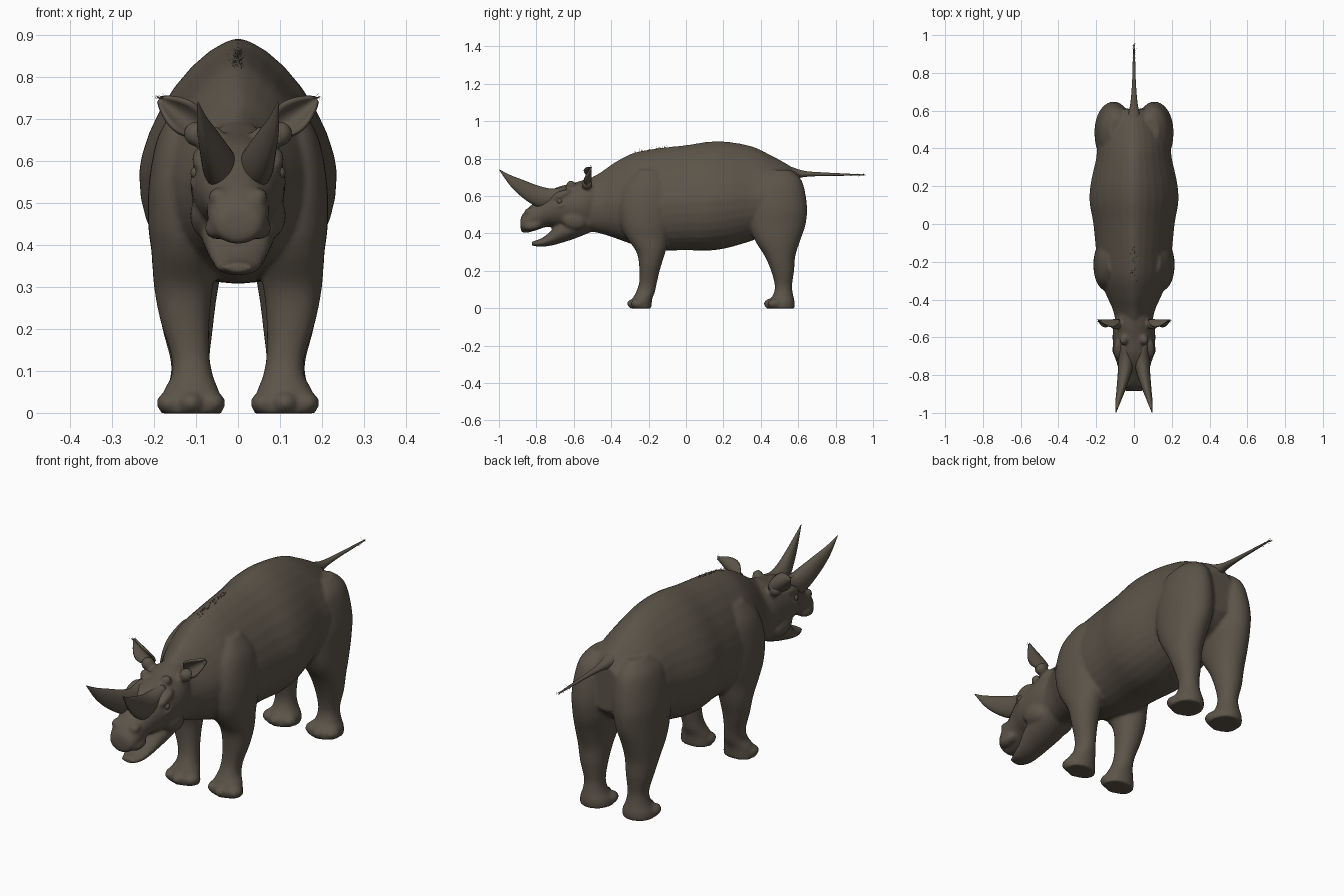
import bpy, bmesh, math, random
from mathutils import Matrix, Vector

random.seed(4)
if "Cube" in bpy.data.objects:
    bpy.data.objects.remove(bpy.data.objects["Cube"])

hide = bpy.data.materials.new("brown grey hide")
hide.use_nodes = True
tone = (0.105, 0.088, 0.065, 1)
hide.diffuse_color = tone
shader = next(n for n in hide.node_tree.nodes if n.type == "BSDF_PRINCIPLED")
shader.inputs["Base Color"].default_value = tone
shader.inputs["Roughness"].default_value = 0.8


def spline(keys, steps=5):
    """Smooth the list of key sections with a Catmull-Rom curve."""
    keys = [Vector(k) for k in keys]
    padded = [keys[0]] + keys + [keys[-1]]
    for a, b, c, d in zip(padded, padded[1:], padded[2:], padded[3:]):
        for i in range(steps):
            t = i / steps
            yield (b * 2 + (c - a) * t + (a * 2 - b * 5 + c * 4 - d) * t * t
                   + (b * 3 - a - c * 3 + d) * t ** 3) / 2
    yield keys[-1]


def loft(bm, keys, upright=False, side=1, roof=2.0, floor=2.0, mid=0.5, count=32):
    """Skin sections given as (station, low x, high x, low, high)."""
    rings = []
    for s, x0, x1, low, high in spline(keys):
        waist = low + (high - low) * mid
        ring = []
        for i in range(count):
            a = math.tau * i / count
            c, n = math.cos(a), math.sin(a)
            power = 2 / (roof if n > 0 else floor)
            x = (x0 + x1) / 2 + (x1 - x0) / 2 * math.copysign(abs(c) ** power, c)
            reach = high - waist if n > 0 else low - waist
            v = waist + reach * abs(n) ** power
            ring.append(bm.verts.new((x * side, v, s) if upright else (x * side, s, v)))
        rings.append(ring)
    for a, b in zip(rings, rings[1:]):
        for i in range(count):
            j = (i + 1) % count
            bm.faces.new((a[i], a[j], b[j], b[i]))
    bm.faces.new(rings[0])
    bm.faces.new(rings[-1])


def level(keys):
    """Turn (station, half width, low, high) into symmetric sections."""
    return [(s, -w, w, low, high) for s, w, low, high in keys]


def ball(bm, place, size, tilt=0):
    shape = Matrix.Translation(place) @ Matrix.Rotation(tilt, 4, "X") @ Matrix.Diagonal((*size, 1))
    bmesh.ops.create_uvsphere(bm, u_segments=20, v_segments=12, radius=1, matrix=shape)


def finish(name, bm, smooth=True):
    bmesh.ops.recalc_face_normals(bm, faces=bm.faces)
    mesh = bpy.data.meshes.new(name)
    bm.to_mesh(mesh)
    bm.free()
    mesh.materials.append(hide)
    for face in mesh.polygons:
        face.use_smooth = smooth
    obj = bpy.data.objects.new(name, mesh)
    bpy.context.collection.objects.link(obj)
    return obj


# Trunk with a ridged back, and neck
skin = bmesh.new()
trunk = [(-.56, .09, .42, .67), (-.46, .11, .4, .725), (-.38, .145, .375, .78),
         (-.28, .185, .34, .83), (-.15, .2, .31, .855), (0, .215, .31, .872),
         (.12, .235, .308, .89), (.22, .228, .322, .89), (.35, .2, .36, .866),
         (.45, .19, .4, .82), (.55, .15, .44, .765), (.61, .09, .5, .72)]
loft(skin, level(trunk), roof=1.55, floor=2.2, mid=.45)

# Head and lower jaw with an open mouth between them
head = [(-.46, .085, .42, .7), (-.53, .108, .42, .69), (-.6, .113, .42, .67),
        (-.68, .108, .43, .65), (-.74, .09, .435, .62), (-.79, .076, .42, .58),
        (-.84, .072, .405, .54), (-.875, .058, .405, .5), (-.885, .038, .43, .475)]
jaw = [(-.5, .085, .41, .55), (-.6, .09, .37, .5), (-.68, .078, .345, .46),
       (-.73, .064, .333, .405), (-.78, .052, .328, .37), (-.825, .034, .335, .357)]
loft(skin, level(head))
loft(skin, level(jaw))

# Legs, from shoulder or hip down to the foot
front_leg = [(.74, .06, .14, -.26, -.14), (.66, .04, .19, -.33, -.08),
             (.55, .03, .212, -.36, -.06), (.45, .03, .214, -.35, -.07),
             (.38, .045, .206, -.32, -.09), (.3, .06, .2, -.265, -.11),
             (.22, .068, .185, -.25, -.135), (.14, .068, .16, -.25, -.155),
             (.09, .06, .158, -.265, -.165), (.05, .045, .178, -.285, -.18),
             (-.002, .038, .185, -.295, -.185)]
hind_leg = [(.74, .05, .13, .44, .56), (.68, .02, .18, .36, .62),
            (.55, .008, .207, .33, .647), (.45, .015, .207, .335, .64),
            (.36, .035, .205, .37, .61), (.28, .05, .195, .42, .585),
            (.2, .06, .18, .455, .578), (.12, .068, .16, .475, .567),
            (.07, .06, .165, .465, .573), (.03, .04, .182, .435, .582),
            (-.002, .038, .185, .43, .58)]
for side in (1, -1):
    for leg, toe_y in ((front_leg, -.275), (hind_leg, .455)):
        loft(skin, leg, upright=True, side=side, floor=2.3)
        for toe in (-1, 0, 1):
            ball(skin, (side * (.112 + .05 * toe), toe_y + .02 * abs(toe), .024),
                 (.032, .04, .027))
    # Brow, crown knob, eyelids, cheek, nostril rim and lip
    ball(skin, (side * .085, -.665, .605), (.025, .055, .022), .4)
    ball(skin, (side * .055, -.615, .66), (.022, .025, .022))
    ball(skin, (side * .1, -.665, .55), (.016, .035, .012), .3)
    ball(skin, (side * .08, -.6, .47), (.034, .07, .05), -.3)
    ball(skin, (side * .045, -.835, .515), (.026, .03, .022))
    ball(skin, (side * .05, -.82, .44), (.03, .05, .025), .2)
    ball(skin, (side * .1, -.53, .665), (.03, .03, .03))

body = finish("body_skin", skin)
remesh = body.modifiers.new("blend", "REMESH")
remesh.mode = "VOXEL"
remesh.voxel_size = .008
remesh.use_smooth_shade = True
relax = body.modifiers.new("relax", "SMOOTH")
relax.factor = .5
relax.iterations = 5

# Paired horns and eyes
horn = [(-.64, .02, .08, .56, .65), (-.72, .004, .082, .54, .64), (-.79, .014, .086, .54, .655),
        (-.87, .042, .092, .588, .685), (-.94, .07, .098, .655, .712), (-.998, .094, .097, .738, .742)]
for side, label in ((1, "left"), (-1, "right")):
    bm = bmesh.new()
    loft(bm, horn, side=side)
    finish(label + "_horn", bm)
    bm = bmesh.new()
    ball(bm, (side * .097, -.675, .572), (.016, .016, .016))
    finish(label + "_eye", bm)

    # Cupped leaf-shaped ear
    bm = bmesh.new()
    rows = []
    for i in range(13):
        u = i / 12
        width = .006 + .036 * math.sin(math.pi * u ** .85) ** .8 * (1 - .2 * u)
        row = []
        for j in range(9):
            v = j / 4 - 1
            row.append(bm.verts.new((side * (.08 + .108 * u - .55 * width * v),
                                     -.51 - .035 * v * v * math.sin(math.pi * u),
                                     .67 + .078 * u + .8 * width * v)))
        rows.append(row)
    for a, b in zip(rows, rows[1:]):
        for j in range(8):
            bm.faces.new((a[j], a[j + 1], b[j + 1], b[j]))
    ear = finish(label + "_ear", bm)
    shell = ear.modifiers.new("thickness", "SOLIDIFY")
    shell.thickness = .009
    shell.offset = 0

# Tail
bm = bmesh.new()
loft(bm, level([(.5, .05, .66, .78), (.57, .034, .685, .753), (.64, .019, .702, .733),
                (.75, .01, .707, .725), (.85, .007, .708, .72), (.95, .003, .709, .715)]))
finish("tail", bm)


def tuft(name, count, root, drift, length):
    """Scatter thin tapering hairs from random roots."""
    bm = bmesh.new()
    for _ in range(count):
        start = Vector(root())
        jitter = Vector([random.uniform(-1, 1) for _ in range(3)])
        way = (Vector(drift) + jitter * .7).normalized()
        flat = way.orthogonal().normalized() * .0007
        tip = start + way * length * random.uniform(.4, 1)
        bm.faces.new([bm.verts.new(p) for p in (start - flat, start + flat, tip)])
    finish(name, bm, False)


# Sparse hair on the withers, tail tip and ear tips
def withers():
    t = random.random()
    return random.uniform(-.008, .008), -.3 + .2 * t, .815 + .06 * t - .022 * t * t


tuft("withers_hair", 110, withers, (0, .4, 1), .028)
tuft("tail_hair", 90, lambda: (0, random.uniform(.86, .95), .713), (0, 1.2, 0), .028)
for side, label in ((1, "left"), (-1, "right")):
    tuft(label + "_ear_hair", 30, lambda: (side * random.uniform(.17, .188), -.515, .75),
         (side, 0, .3), .022)
